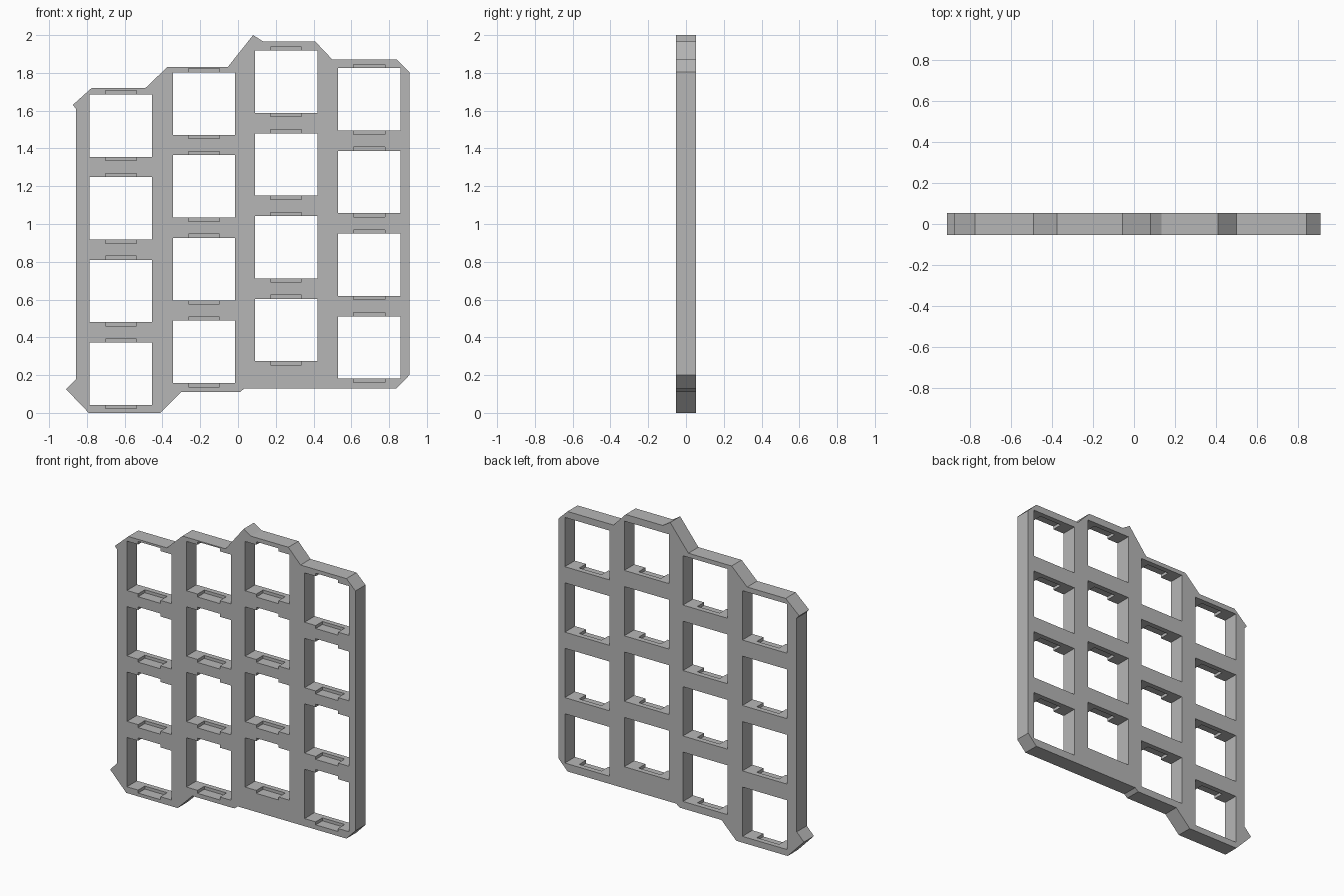
import bpy, bmesh
from mathutils import Matrix, Vector

if "Cube" in bpy.data.objects:
    bpy.data.objects.remove(bpy.data.objects["Cube"], do_unlink=True)

HALF = 0.053          # half thickness of the plate
HOLE = 0.33           # square opening size
PITCH = 0.438         # row spacing
CLIP_W, CLIP_D = 0.165, 0.02
CLIP_BACK = 0.018     # clip recesses run from the front face to this depth

grey = bpy.data.materials.new("plate grey")
grey.use_nodes = True
colour = (0.47, 0.47, 0.47, 1)
grey.diffuse_color = colour
grey.node_tree.nodes["Principled BSDF"].inputs["Base Color"].default_value = colour


def make_object(name, bm):
    bmesh.ops.recalc_face_normals(bm, faces=bm.faces)
    mesh = bpy.data.meshes.new(name)
    bm.to_mesh(mesh)
    bm.free()
    mesh.materials.append(grey)
    obj = bpy.data.objects.new(name, mesh)
    bpy.context.collection.objects.link(obj)
    return obj


def boxes(name, centres, size):
    bm = bmesh.new()
    for c in centres:
        m = Matrix.Translation(c) @ Matrix.Diagonal((*size, 1))
        bmesh.ops.create_cube(bm, size=1, matrix=m)
    return make_object(name, bm)


def cut(target, cutter):
    mod = target.modifiers.new(cutter.name, "BOOLEAN")
    mod.operation, mod.solver, mod.object = "DIFFERENCE", "EXACT", cutter
    cutter.hide_render = True
    bpy.context.view_layer.objects.active = target
    bpy.ops.object.modifier_apply(modifier=mod.name)
    bpy.data.objects.remove(cutter, do_unlink=True)


# Plate: stepped outline extruded front to back
outline = [(-0.79, 0), (-0.41, 0), (-0.30, 0.11), (0.01, 0.11), (0.035, 0.13),
           (0.84, 0.13), (0.907, 0.20), (0.907, 1.805), (0.84, 1.87), (0.5, 1.87),
           (0.41, 1.965), (0.135, 1.965), (0.08, 2.0), (-0.055, 1.83),
           (-0.375, 1.83), (-0.49, 1.72), (-0.775, 1.72), (-0.875, 1.63),
           (-0.857, 1.61), (-0.857, 0.18), (-0.91, 0.125)]
bm = bmesh.new()
face = bm.faces.new([bm.verts.new((x, -HALF, z)) for x, z in outline])
new = bmesh.ops.extrude_face_region(bm, geom=[face])["geom"]
bmesh.ops.translate(bm, vec=(0, 2 * HALF, 0),
                    verts=[v for v in new if isinstance(v, bmesh.types.BMVert)])
plate = make_object("key_plate", bm)

# Openings: four staggered columns (centre x, lowest edge z) of four rows
columns = [(-0.62, 0.042), (-0.18, 0.158), (0.255, 0.274), (0.695, 0.181)]
centres = [Vector((x, 0, z + HOLE / 2 + row * PITCH))
           for x, z in columns for row in range(4)]
cut(plate, boxes("opening_cutter", centres, (HOLE, 0.3, HOLE)))

# Clip recesses above and below each opening, open to the front
front = -0.15
shift = Vector((0, (front + CLIP_BACK) / 2, 0))
cut(plate, boxes("clip_cutter", [c + shift for c in centres],
                 (CLIP_W, CLIP_BACK - front, HOLE + 2 * CLIP_D)))
